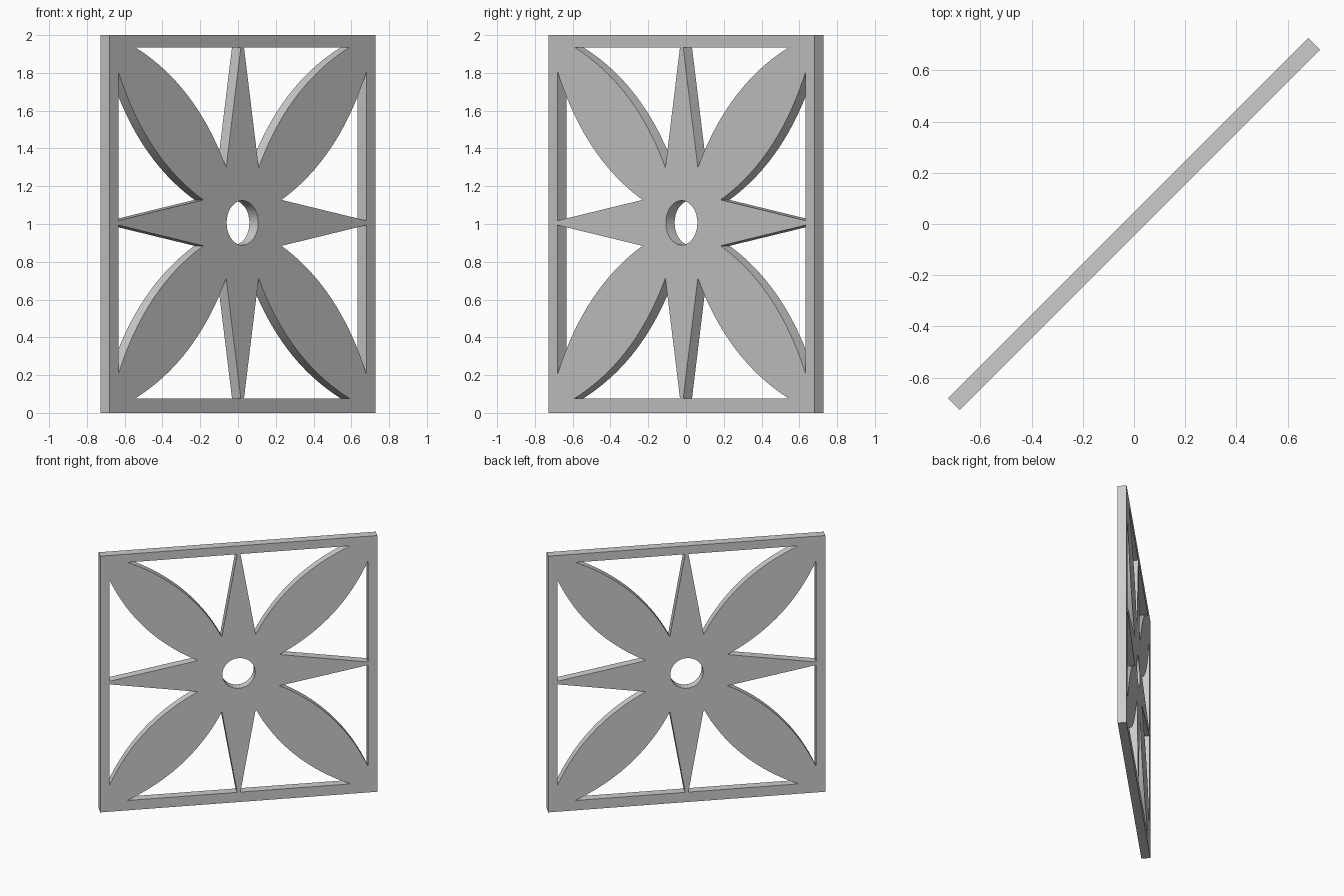
import bpy, math

if "Cube" in bpy.data.objects:
    bpy.data.objects.remove(bpy.data.objects["Cube"])

LENGTH, HEIGHT, THICK = 1.99, 2.0, 0.066
CZ = 1.006                      # height of the pattern centre
ANGLE = math.radians(45)


def petal_edge(n=20):
    """Bowed edge of a diagonal petal, from the star notch out to the frame."""
    pts = []
    a0, a1 = 0.293, 1.224       # distance along the diagonal
    for i in range(n + 1):
        a = a0 + (a1 - a0) * i / n
        t = (a - a0) / (a1 - a0)
        b = 0.121 * (1 - t) + 0.09 * t + 0.082 * 4 * t * (1 - t)
        pts.append(((a - b) / math.sqrt(2), (a + b) / math.sqrt(2)))
    return pts


def add_loop(curve, pts):
    s = curve.splines.new('POLY')
    s.points.add(len(pts) - 1)
    for p, (u, v) in zip(s.points, pts):
        p.co = (u, v, 0, 1)
    s.use_cyclic_u = True


curve = bpy.data.curves.new("panel_profile", 'CURVE')
curve.dimensions = '2D'
curve.fill_mode = 'BOTH'
curve.extrude = THICK / 2

# outer square frame
h = LENGTH / 2
add_loop(curve, [(-h, 0), (h, 0), (h, HEIGHT), (-h, HEIGHT)])

# central round hole
add_loop(curve, [(0.118 * math.cos(2 * math.pi * i / 48), CZ + 0.118 * math.sin(2 * math.pi * i / 48))
                 for i in range(48)])

# eight openings between petals, star spikes and frame
edge = petal_edge()
opening = edge + [(0.012, edge[-1][1])]
for swap in (False, True):
    for su in (1, -1):
        for sv in (1, -1):
            pts = [(v, u) if swap else (u, v) for u, v in opening]
            add_loop(curve, [(su * u, CZ + sv * v) for u, v in pts])

# turn the filled profile into a solid mesh standing upright on the diagonal
src = bpy.data.objects.new("panel_profile", curve)
bpy.context.collection.objects.link(src)
deps = bpy.context.evaluated_depsgraph_get()
mesh = bpy.data.meshes.new_from_object(src.evaluated_get(deps))
bpy.data.objects.remove(src)

panel = bpy.data.objects.new("flower_lattice_panel", mesh)
bpy.context.collection.objects.link(panel)
panel.rotation_euler = (math.pi / 2, 0, ANGLE)

# weld seams and keep crisp edges
bpy.context.view_layer.objects.active = panel
panel.select_set(True)
bpy.ops.object.mode_set(mode='EDIT')
bpy.ops.mesh.select_all(action='SELECT')
bpy.ops.mesh.remove_doubles(threshold=0.0005)
bpy.ops.mesh.normals_make_consistent(inside=False)
bpy.ops.object.mode_set(mode='OBJECT')
bpy.ops.object.shade_smooth_by_angle(angle=math.radians(30))
